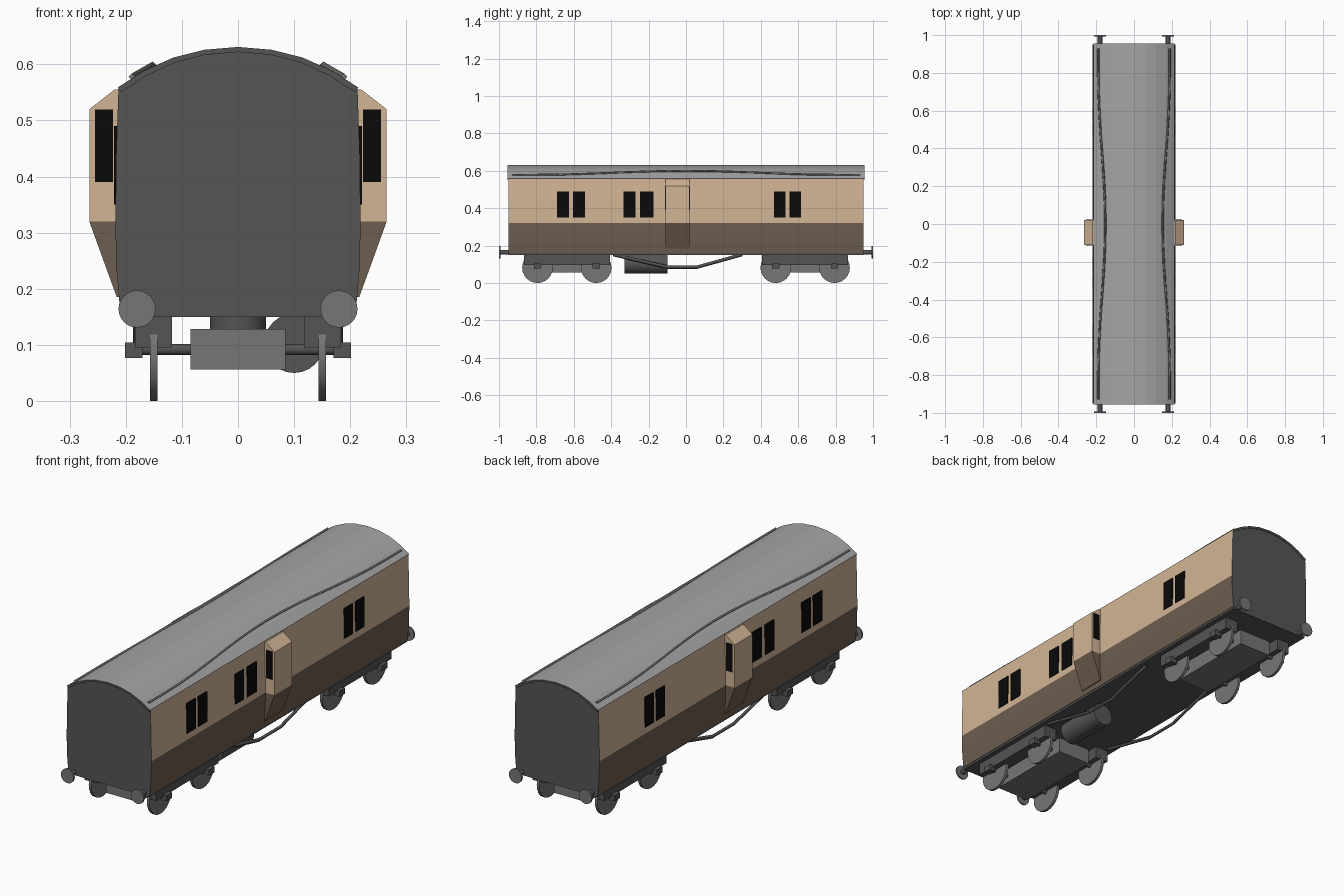
import bpy, bmesh, math
from mathutils import Vector, Matrix

if "Cube" in bpy.data.objects:
    bpy.data.objects.remove(bpy.data.objects["Cube"])


def material(name, rgb):
    m = bpy.data.materials.new(name)
    m.diffuse_color = (*rgb, 1)
    m.use_nodes = True
    m.node_tree.nodes["Principled BSDF"].inputs["Base Color"].default_value = m.diffuse_color
    return m


CREAM = material("cream", (0.65, 0.46, 0.305))
BROWN = material("brown", (0.155, 0.11, 0.078))
ROOF = material("roof grey", (0.38, 0.38, 0.38))
MID = material("mid grey", (0.18, 0.18, 0.18))
DARK = material("dark grey", (0.09, 0.09, 0.09))
BLACK = material("window black", (0.003, 0.003, 0.003))


def finish(name, bm, mats, rule=None):
    bmesh.ops.recalc_face_normals(bm, faces=bm.faces)
    bm.normal_update()
    if rule:
        for f in bm.faces:
            f.material_index = rule(f.calc_center_median(), f.normal)
    me = bpy.data.meshes.new(name)
    bm.to_mesh(me)
    bm.free()
    for m in mats:
        me.materials.append(m)
    ob = bpy.data.objects.new(name, me)
    bpy.context.collection.objects.link(ob)
    return ob


def extrude(name, profile, y0, y1, mats, rule=None, cut_z=None):
    """Run an x-z outline along y, optionally slicing it at one height."""
    bm = bmesh.new()
    face = bm.faces.new([bm.verts.new((x, y0, z)) for x, z in profile])
    out = bmesh.ops.extrude_face_region(bm, geom=[face])["geom"]
    moved = [v for v in out if isinstance(v, bmesh.types.BMVert)]
    bmesh.ops.translate(bm, verts=moved, vec=(0, y1 - y0, 0))
    if cut_z is not None:
        geom = bm.verts[:] + bm.edges[:] + bm.faces[:]
        bmesh.ops.bisect_plane(bm, geom=geom, plane_co=(0, 0, cut_z), plane_no=(0, 0, 1))
    return finish(name, bm, mats, rule)


def box(name, x, y, z, mat):
    x = sorted(x)
    return extrude(name, [(x[0], z[0]), (x[1], z[0]), (x[1], z[1]), (x[0], z[1])],
                   y[0], y[1], [mat])


def cylinder(name, centre, radius, length, axis, mat, sides=24):
    bm = bmesh.new()
    turn = Vector((0, 0, 1)).rotation_difference(Vector(axis)).to_matrix().to_4x4()
    bmesh.ops.create_cone(bm, cap_ends=True, segments=sides, radius1=radius, radius2=radius,
                          depth=length, matrix=Matrix.Translation(centre) @ turn)
    ob = finish(name, bm, [mat])
    bpy.context.view_layer.objects.active = ob
    ob.select_set(True)
    bpy.ops.object.shade_smooth_by_angle(angle=math.radians(35))
    ob.select_set(False)
    return ob


def rod(name, points, radius, mat):
    cu = bpy.data.curves.new(name, "CURVE")
    cu.dimensions = "3D"
    cu.bevel_depth = radius
    cu.bevel_resolution = 0
    cu.use_fill_caps = True
    sp = cu.splines.new("POLY")
    sp.points.add(len(points) - 1)
    for p, co in zip(sp.points, points):
        p.co = (*co, 1)
    cu.materials.append(mat)
    bpy.context.collection.objects.link(bpy.data.objects.new(name, cu))


# Body shell: dark ends and floor, brown below, cream above
arc = [(0.213, 0.558), (0.168, 0.587), (0.115, 0.611), (0.06, 0.625), (0, 0.63)]
side = [(0.21, 0.16), (0.217, 0.24), (0.2185, 0.32), (0.217, 0.44)]
half = side + arc
body = half + [(-x, z) for x, z in reversed(half[:-1])]


def body_rule(c, n):
    if abs(n.y) > 0.9 or n.z < -0.9:
        return 2
    return 1 if c.z < 0.32 else (0 if c.z < 0.557 else 3)


extrude("body", body, -0.95, 0.95, [CREAM, BROWN, DARK, ROOF], body_rule)
box("floor_frame", (-0.208, 0.208), (-0.95, 0.95), (0.15, 0.161), DARK)

# Thin curved roof sheet with a slight overhang
outer = arc + [(-x, z) for x, z in reversed(arc[:-1])]
inner = [(x * 0.98, z - 0.008) for x, z in reversed(outer)]
extrude("roof", [(x * 1.005, z + 0.001) for x, z in outer] + inner, -0.955, 0.955,
        [ROOF, DARK], lambda c, n: 1 if abs(n.y) > 0.9 else 0)

panes = [(-0.69, -0.625), (-0.605, -0.54), (-0.335, -0.27), (-0.245, -0.175),
         (0.47, 0.532), (0.553, 0.615)]
for s, label in ((1, "right"), (-1, "left")):
    # Side windows
    for i, y in enumerate(panes):
        box(f"{label}_window_{i + 1}", (s * 0.2125, s * 0.221), y, (0.35, 0.49), BLACK)

    # Guard's lookout with end windows
    lookout = [(0.205, 0.555), (0.22, 0.555), (0.265, 0.52), (0.265, 0.32),
               (0.216, 0.185), (0.205, 0.185)]
    extrude(f"{label}_lookout", [(s * x, z) for x, z in lookout], -0.11, 0.02,
            [CREAM, BROWN], lambda c, n: 1 if c.z < 0.32 else 0, cut_z=0.32)
    for y in (-0.1125, 0.0185):
        box(f"{label}_lookout_window", (s * 0.223, s * 0.255), (y, y + 0.004),
            (0.39, 0.52), BLACK)

    # Curved rain strip on the roof
    strip = []
    for i in range(17):
        y = -0.93 + 1.86 * i / 16
        t = 0.5 + 0.5 * math.cos(math.pi * min(abs(y) / 0.8, 1))
        strip.append((s * (0.189 - 0.037 * t), y, 0.578 + 0.021 * t))
    rod(f"{label}_rain_strip", strip, 0.006, MID)

    # Truss rod under the frame
    rod(f"{label}_truss_rod", [(s * 0.178, y, z) for y, z in
        ((-0.39, 0.152), (-0.1, 0.085), (0.06, 0.085), (0.30, 0.152))], 0.009, DARK)

    # Buffers
    for e in (-1, 1):
        cylinder(f"{label}_buffer_shank", (s * 0.18, e * 0.965, 0.164), 0.012, 0.055,
                 (0, 1, 0), DARK, 12)
        cylinder(f"{label}_buffer_head", (s * 0.18, e * 0.996, 0.164), 0.033, 0.008,
                 (0, 1, 0), MID)

# Bogies
for e, label in ((-1, "front"), (1, "rear")):
    mid = e * 0.637
    box(f"{label}_bogie_box", (-0.085, 0.085), (mid - 0.215, mid + 0.215), (0.056, 0.128), MID)
    cylinder(f"{label}_bogie_pivot", (0, mid, 0.138), 0.05, 0.03, (0, 0, 1), DARK)
    for s in (-1, 1):
        box(f"{label}_bogie_side_frame", (s * 0.118, s * 0.184), (mid - 0.23, mid + 0.23),
            (0.095, 0.151), DARK)
    for y in (mid - 0.157, mid + 0.157):
        cylinder(f"{label}_axle", (0, y, 0.092), 0.01, 0.37, (1, 0, 0), DARK, 12)
        for s in (-1, 1):
            cylinder(f"{label}_wheel", (s * 0.15, y, 0.082), 0.082, 0.013, (1, 0, 0), MID)
            box(f"{label}_axle_box", (s * 0.17, s * 0.201), (y - 0.02, y + 0.02),
                (0.077, 0.104), DARK)

# Underfloor tank
cylinder("underfloor_tank", (0.1, -0.215, 0.103), 0.053, 0.23, (0, 1, 0), DARK)
